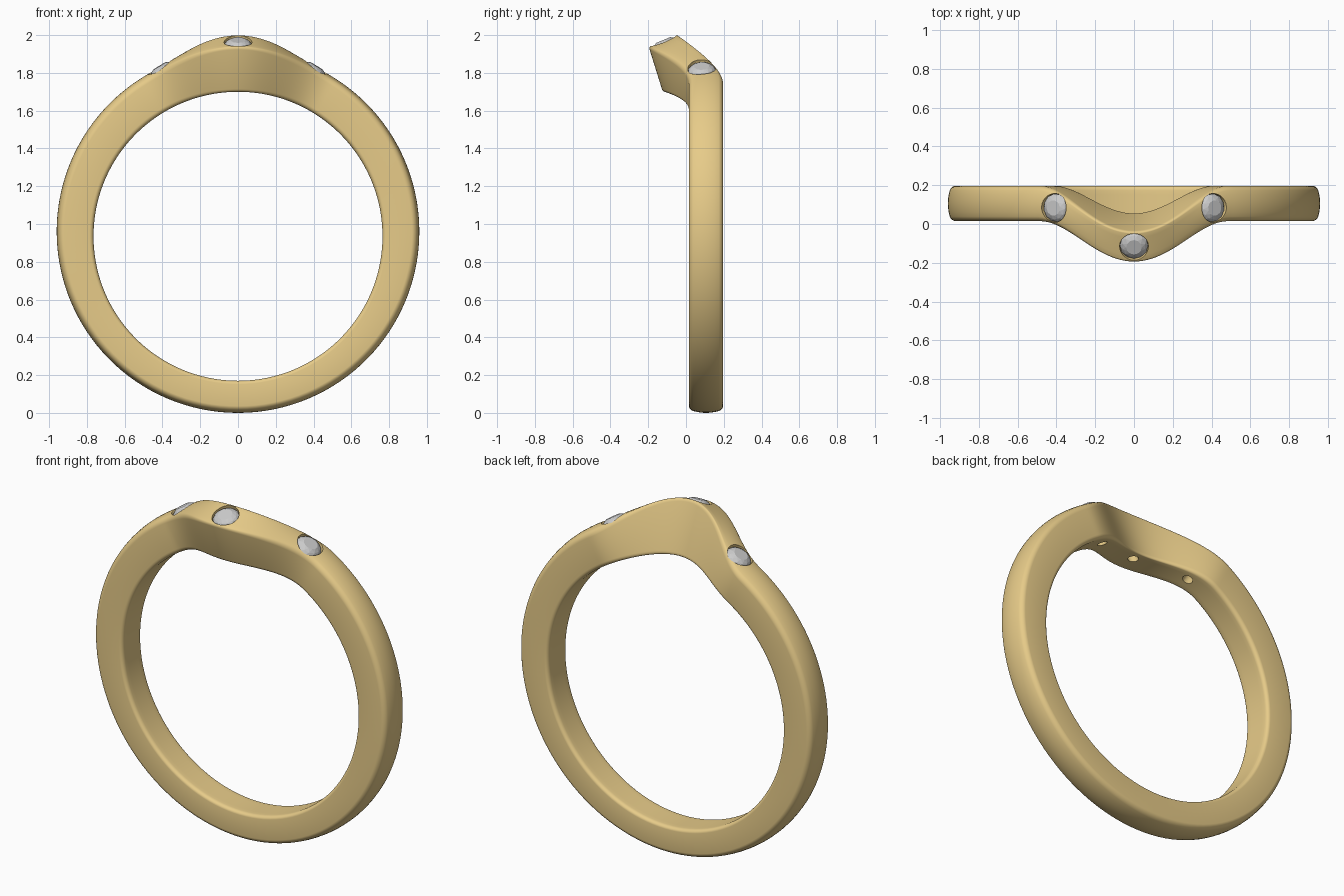
import bpy, bmesh, math
from mathutils import Vector, Matrix

if "Cube" in bpy.data.objects:
    bpy.data.objects.remove(bpy.data.objects["Cube"])

def material(name, color):
    m = bpy.data.materials.new(name)
    m.diffuse_color = color
    m.use_nodes = True
    m.node_tree.nodes["Principled BSDF"].inputs["Base Color"].default_value = m.diffuse_color
    return m

gold = material("gold", (0.80, 0.60, 0.25, 1))
clear = material("clear_stone", (0.62, 0.62, 0.64, 1))

def bump(t):
    # 1 at the top of the ring, fading to 0 on both shoulders
    return 0.5 * (1 + math.cos(math.pi * min(abs(t) / 0.56, 1)))

def lerp(a, b, k):
    return a + (b - a) * k

def band_point(t, u, v):
    # t: angle from top, u: front to back, v: inside to outside
    b = bump(t)
    y_in = lerp(0.015, 0.197, u) - 0.138 * b
    y_out = lerp(0.015 - 0.212 * b, 0.197 - 0.237 * b, u)
    crown = 0.018 * (1 - b) * ((2 * u - 1) ** 2)
    r_out = 0.96 - crown + lerp(0.017, 0.082, u) * b
    s, c = math.sin(t), math.cos(t)
    inner = Vector((0.765 * s, y_in, 0.935 + 0.765 * c))
    outer = Vector((r_out * s, y_out, 0.96 + r_out * c))
    return inner.lerp(outer, v)

def section(t):
    # rounded rectangle, crisper at the peak
    f = lerp(0.024, 0.012, bump(t))
    fu, fv = f / 0.185, f / 0.2
    uv = []
    for cu, cv, a0 in ((1 - fu, 1 - fv, 0), (fu, 1 - fv, 90), (fu, fv, 180), (1 - fu, fv, 270)):
        for i in range(6):
            a = math.radians(a0 + 18 * i)
            uv.append((cu + fu * math.cos(a), cv + fv * math.sin(a)))
        if a0 in (0, 180):
            # extra points across the outer and inner surfaces
            for k in range(1, 6):
                u = lerp(1 - fu, fu, k / 6)
                uv.append((u, 1) if a0 == 0 else (1 - u, 0))
    return [band_point(t, u, v) for u, v in uv]

def add_mesh(name, bm, mat=None, matrix=None):
    bmesh.ops.recalc_face_normals(bm, faces=bm.faces)
    me = bpy.data.meshes.new(name)
    bm.to_mesh(me)
    bm.free()
    ob = bpy.data.objects.new(name, me)
    bpy.context.collection.objects.link(ob)
    if mat:
        me.materials.append(mat)
    if matrix:
        ob.matrix_world = matrix
    return ob

def lathe(name, rings, n, mat, matrix):
    # stack of (radius, height, twist) rings, capped at both ends
    bm = bmesh.new()
    loops = [[bm.verts.new((r * math.cos(2 * math.pi * (i + tw) / n),
                            r * math.sin(2 * math.pi * (i + tw) / n), z))
              for i in range(n)] for r, z, tw in rings]
    for (a, b, ra, rb) in zip(loops, loops[1:], rings, rings[1:]):
        for i in range(n):
            j = (i + 1) % n
            if ra[2] == rb[2]:
                bm.faces.new((a[i], a[j], b[j], b[i]))
            elif ra[2] < rb[2]:
                bm.faces.new((a[i], a[j], b[i]))
                bm.faces.new((a[j], b[j], b[i]))
            else:
                bm.faces.new((a[i], a[j], b[j]))
                bm.faces.new((a[i], b[j], b[i]))
    bm.faces.new(loops[0])
    bm.faces.new(loops[-1])
    return add_mesh(name, bm, mat, matrix)

# Band: section swept round the finger, denser at the top
bm = bmesh.new()
N = 192
angles = [2 * math.pi * i / N - 0.55 * math.sin(2 * math.pi * i / N) for i in range(N)]
angles = [a if a <= math.pi else a - 2 * math.pi for a in angles]
rows = [[bm.verts.new(p) for p in section(t)] for t in angles]
M = len(rows[0])
for i in range(N):
    a, b = rows[i], rows[(i + 1) % N]
    for j in range(M):
        k = (j + 1) % M
        bm.faces.new((a[j], a[k], b[k], b[j]))
band = add_mesh("band", bm, gold)

# Stones and their drilled seats
for name, t in (("left", -0.443), ("centre", 0.0), ("right", 0.443)):
    p = band_point(t, 0.5, 1)
    du = band_point(t, 0.6, 1) - band_point(t, 0.4, 1)
    dt = band_point(t + 0.02, 0.5, 1) - band_point(t - 0.02, 0.5, 1)
    z = dt.cross(du).normalized()
    if z.z < 0:
        z = -z
    x = dt.normalized()
    mat = Matrix((x, z.cross(x), z)).transposed().to_4x4()
    mat.translation = p
    cutter = lathe("seat_cutter_" + name, [(0.028, -0.42, 0), (0.028, -0.11, 0), (0.074, -0.035, 0),
                                           (0.074, 0.08, 0)], 40, None, mat)
    cutter.hide_render = True
    mod = band.modifiers.new("seat_" + name, 'BOOLEAN')
    mod.object, mod.operation, mod.solver = cutter, 'DIFFERENCE', 'EXACT'
    bpy.context.view_layer.update()
    with bpy.context.temp_override(object=band, active_object=band, selected_objects=[band]):
        bpy.ops.object.modifier_apply(modifier=mod.name)
    bpy.data.objects.remove(cutter)
    # faceted round stone
    lathe("stone_" + name, [(0.006, -0.10, 0), (0.073, -0.026, 0), (0.073, -0.020, 0),
                            (0.060, -0.006, 0.5), (0.040, 0.005, 0)], 12, clear, mat)

# Smooth metal with crisp seat edges
bpy.ops.object.select_all(action='DESELECT')
band.select_set(True)
bpy.context.view_layer.objects.active = band
bpy.ops.object.shade_smooth_by_angle(angle=math.radians(35))
